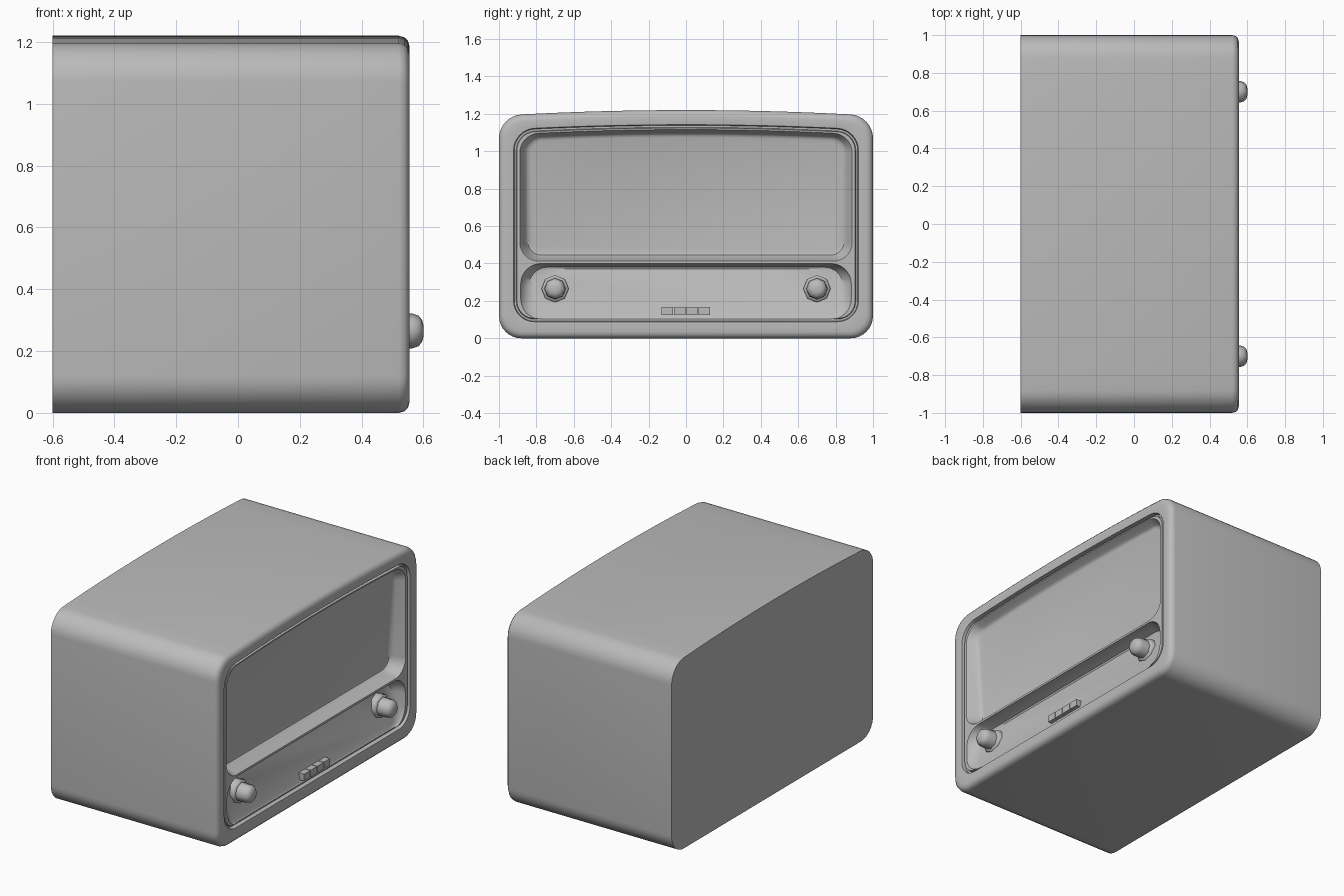
import bpy, bmesh, math

if "Cube" in bpy.data.objects:
    bpy.data.objects.remove(bpy.data.objects["Cube"], do_unlink=True)

# One grey for the whole model
grey = bpy.data.materials.new("plain grey")
grey.use_nodes = True
colour = (0.5, 0.5, 0.5, 1)
grey.diffuse_color = colour
grey.node_tree.nodes["Principled BSDF"].inputs["Base Color"].default_value = colour


def ring(x, w, z0, z1, r, bulge=0, slope=0):
    """Rounded outline in the y-z plane with an arched top; x may lean with height."""
    flat = []
    for cy, cz, start in ((w - r, z1 - r, 0), (r - w, z1 - r, 90),
                          (r - w, z0 + r, 180), (w - r, z0 + r, 270)):
        for i in range(9):
            a = math.radians(start + i * 90 / 8)
            flat.append((cy + r * math.cos(a), cz + r * math.sin(a)))
        if start == 0:
            flat += [((w - r) * (1 - i / 8), z1) for i in range(1, 16)]
    pts = []
    for y, z in flat:
        lift = bulge * (1 - (y / w) ** 2) * (z - z0) / (z1 - z0)
        pts.append((x + slope * (z - z0), y, z + lift))
    return pts


def loft(name, rings, angle=35):
    """Skin a stack of equal rings and cap both ends."""
    bm = bmesh.new()
    rows = [[bm.verts.new(p) for p in r] for r in rings]
    n = len(rows[0])
    for a, b in zip(rows, rows[1:]):
        for i in range(n):
            bm.faces.new((a[i], a[(i + 1) % n], b[(i + 1) % n], b[i]))
    bm.faces.new(rows[0])
    bm.faces.new(rows[-1])
    bmesh.ops.recalc_face_normals(bm, faces=bm.faces)
    mesh = bpy.data.meshes.new(name)
    bm.to_mesh(mesh)
    bm.free()
    mesh.materials.append(grey)
    ob = bpy.data.objects.new(name, mesh)
    bpy.context.collection.objects.link(ob)
    smooth(ob, angle)
    return ob


def smooth(ob, angle):
    bpy.ops.object.select_all(action="DESELECT")
    ob.select_set(True)
    bpy.context.view_layer.objects.active = ob
    bpy.ops.object.shade_smooth_by_angle(angle=math.radians(angle))


# Cabinet: case, rounded front rim, narrow groove and raised bezel
rim = [(-0.6, 0), (0.52, 0), (0.538, 0.005), (0.55, 0.017), (0.555, 0.035)]
rings = [ring(x, 1 - d, d, 1.19 - d, 0.12 - d / 2, 0.03) for x, d in rim]
rings += [ring(x, w, 1 - w + 0.01, w + 0.195, w - 0.81, 0.025)
          for x, w in ((0.55, 0.922), (0.525, 0.918), (0.525, 0.908), (0.543, 0.904))]
cabinet = loft("cabinet", rings)

# Recesses for the screen and the control panel
screen_cut = loft("screen_cutter", [
    ring(0.6, 0.9, 0.405, 1.1, 0.1, 0.025),
    ring(0.545, 0.89, 0.412, 1.092, 0.1, 0.025),
    ring(0.525, 0.876, 0.42, 1.082, 0.09, 0.024),
    ring(0.475, 0.858, 0.432, 1.073, 0.08, 0.022, 0.04),
    ring(0.455, 0.845, 0.445, 1.067, 0.07, 0.02, 0.06),
    ring(0.45, 0.825, 0.465, 1.055, 0.06, 0.02, 0.065)])
panel_cut = loft("panel_cutter", [
    ring(0.6, 0.89, 0.097, 0.404, 0.11),
    ring(0.545, 0.885, 0.1, 0.4, 0.11),
    ring(0.535, 0.872, 0.102, 0.393, 0.105, 0, -0.1),
    ring(0.53, 0.84, 0.105, 0.38, 0.1, 0, -0.24),
    ring(0.527, 0.815, 0.11, 0.37, 0.09, 0, -0.26)])
for cutter in (screen_cut, panel_cut):
    cutter.hide_render = True
    mod = cabinet.modifiers.new("recess", "BOOLEAN")
    mod.operation = "DIFFERENCE"
    mod.solver = "EXACT"
    mod.object = cutter
    bpy.context.view_layer.objects.active = cabinet
    bpy.ops.object.modifier_apply(modifier=mod.name)
    bpy.data.objects.remove(cutter, do_unlink=True)
smooth(cabinet, 35)

# Knobs: eight-sided flange, tapering grip and domed end
profile = [(0.45, 0.073), (0.505, 0.073), (0.512, 0.066), (0.514, 0.058),
           (0.565, 0.056), (0.583, 0.05), (0.595, 0.037), (0.6, 0.018)]
for side, y in (("left", 0.7), ("right", -0.7)):
    loft(side + "_knob", [
        [(x, y + r * math.sin(i * math.pi / 4), 0.265 + r * math.cos(i * math.pi / 4))
         for i in range(8)] for x, r in profile], 50)

# Row of push buttons
for k in range(4):
    y = -0.1 + k * 0.066
    bpy.ops.mesh.primitive_cube_add(size=1, location=(0.52, y, 0.145))
    button = bpy.context.object
    button.name = "button_%d" % (k + 1)
    button.scale = (0.06, 0.061, 0.042)
    button.data.materials.append(grey)
    bevel = button.modifiers.new("soft_edges", "BEVEL")
    bevel.width = 0.004
    bevel.segments = 2
